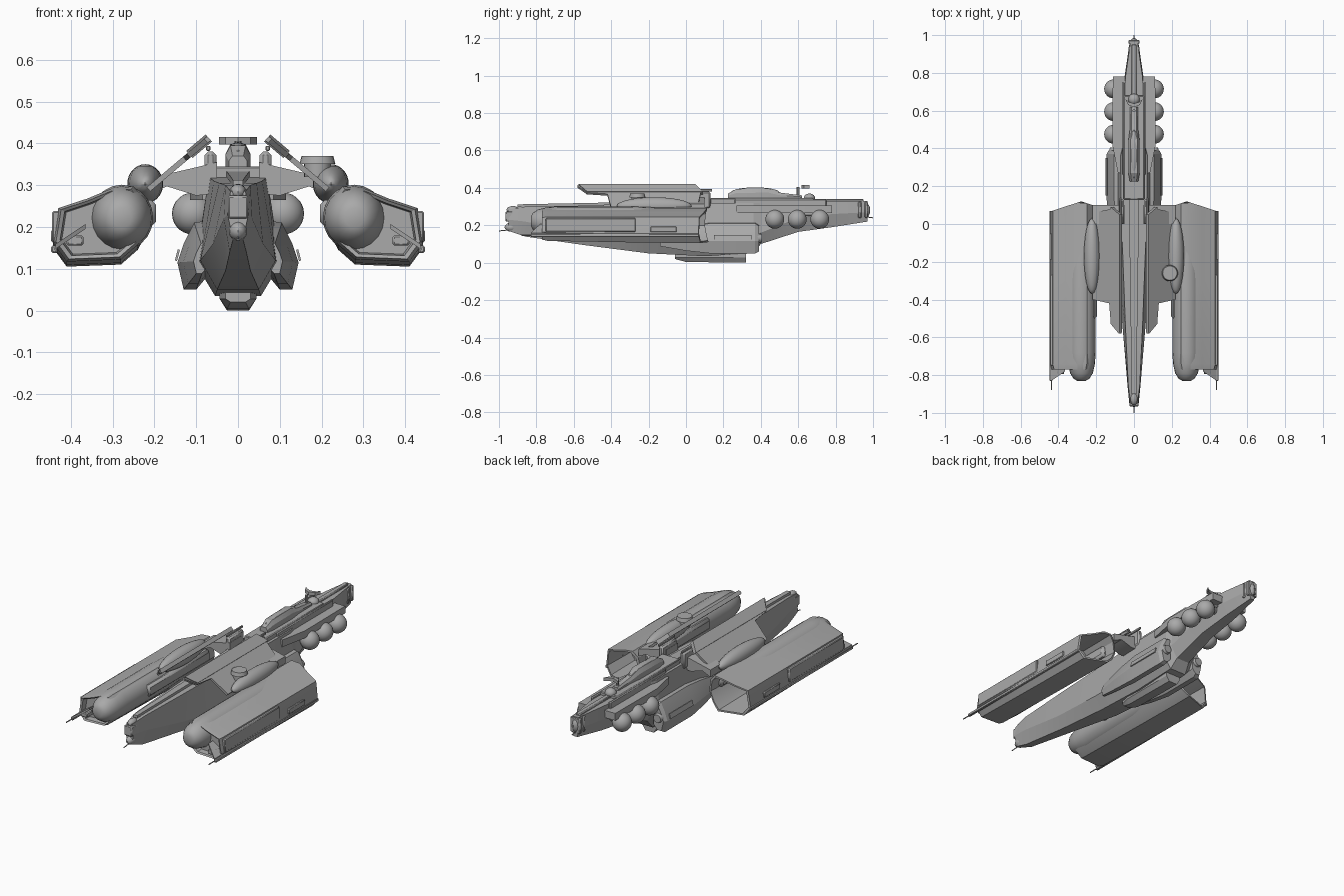
import bpy, bmesh, math
from mathutils import Vector, Matrix

cube = bpy.data.objects.get("Cube")
if cube:
    bpy.data.objects.remove(cube, do_unlink=True)

# Single hull paint
GREY = (0.4, 0.4, 0.4, 1)
paint = bpy.data.materials.new("hull_grey")
paint.use_nodes = True
paint.diffuse_color = GREY
bsdf = next(n for n in paint.node_tree.nodes if n.type == 'BSDF_PRINCIPLED')
bsdf.inputs["Base Color"].default_value = GREY


def finish(name, bm, mirror=False, angle=25, bevel=0):
    bmesh.ops.recalc_face_normals(bm, faces=bm.faces)
    mesh = bpy.data.meshes.new(name)
    bm.to_mesh(mesh)
    bm.free()
    mesh.materials.append(paint)
    ob = bpy.data.objects.new(name, mesh)
    bpy.context.collection.objects.link(ob)
    bpy.ops.object.select_all(action='DESELECT')
    ob.select_set(True)
    bpy.context.view_layer.objects.active = ob
    bpy.ops.object.shade_smooth_by_angle(angle=math.radians(angle))
    if bevel:
        b = ob.modifiers.new("Bevel", 'BEVEL')
        b.width, b.segments = bevel, 1
    if mirror:
        ob.modifiers.new("Mirror", 'MIRROR')
    return ob


def loft(name, rings, **kw):
    """Skin a list of equally long point rings and cap both ends."""
    bm = bmesh.new()
    rows = [[bm.verts.new(p) for p in ring] for ring in rings]
    n = len(rows[0])
    for a, b in zip(rows, rows[1:]):
        for i in range(n):
            j = (i + 1) % n
            bm.faces.new((a[i], a[j], b[j], b[i]))
    bm.faces.new(rows[0])
    bm.faces.new(rows[-1])
    return finish(name, bm, **kw)


def box(name, x, y, z, mirror=False, bevel=0.004):
    ring = lambda yy: [(x[0], yy, z[0]), (x[1], yy, z[0]), (x[1], yy, z[1]), (x[0], yy, z[1])]
    return loft(name, [ring(y[0]), ring(y[1])], mirror=mirror, bevel=bevel)


def ball(name, centre, size, mirror=False, segs=20):
    bm = bmesh.new()
    bmesh.ops.create_uvsphere(bm, u_segments=segs, v_segments=segs // 2 + 2, radius=1)
    bmesh.ops.transform(bm, verts=bm.verts, matrix=Matrix.LocRotScale(Vector(centre), None, Vector(size)))
    return finish(name, bm, mirror, angle=40)


def rod(name, a, b, r, r2=None, mirror=False, segs=8):
    a, b = Vector(a), Vector(b)
    bm = bmesh.new()
    bmesh.ops.create_cone(bm, cap_ends=True, segments=segs, radius1=r,
                          radius2=r if r2 is None else r2, depth=(b - a).length)
    turn = (b - a).to_track_quat('Z', 'Y')
    bmesh.ops.transform(bm, verts=bm.verts, matrix=Matrix.LocRotScale((a + b) / 2, turn, None))
    return finish(name, bm, mirror, angle=40)


def slab(name, outline, thick, mirror=True):
    shift = Vector(thick)
    return loft(name, [outline, [Vector(p) + shift for p in outline]], mirror=mirror)


# Central hull: y, top width, top z, middle width, middle z, base width, base z
stations = [
    (-.95, .018, .285, .025, .23, .012, .17), (-.86, .03, .30, .034, .22, .02, .14),
    (-.55, .045, .305, .06, .16, .03, .095), (-.2, .058, .31, .09, .12, .05, .05),
    (.1, .07, .32, .10, .11, .055, .035), (.36, .07, .32, .10, .12, .05, .05),
    (.4, .06, .32, .08, .16, .04, .10), (.6, .055, .325, .06, .24, .035, .165),
    (.78, .045, .33, .05, .26, .03, .19), (.97, .018, .33, .022, .27, .012, .22)]


def hull_ring(y, wt, zt, wm, zm, wb, zb):
    half = [(wb, zb), (wm, zm), (wt, zt)]
    return [(x, y, z) for x, z in half] + [(-x, y, z) for x, z in reversed(half)]


loft("main_hull", [hull_ring(*s) for s in stations], angle=12)
slab("hull_ridge", [(-.012, -.9, .298), (.012, -.9, .298), (.028, .2, .32), (-.028, .2, .32)],
     (0, 0, .014), mirror=False)

# Nose sensors and spikes
ball("nose_ball_lower", (0, -.935, .19), (.022, .035, .024), segs=12)
box("nose_block", (-.024, .024), (-.965, -.88), (.22, .275))
ball("nose_ball_upper", (0, -.925, .283), (.02, .035, .02), segs=12)
rod("nose_spike", (0, -1, .17), (0, -.9, .18), .0025)
rod("tail_spike", (0, 1, .24), (0, .93, .25), .0025)
ball("tail_cap", (0, .95, .28), (.025, .035, .045), segs=12)
for y in (.92, .955):
    box("tail_collar", (-.03, .03), (y, y + .018), (.24, .325))

# Ventral keel box
keel = lambda y, w, z: [(-w, y, .05), (w, y, .05), (w, y, .028), (w * .6, y, z), (-w * .6, y, z), (-w, y, .028)]
loft("keel_box", [keel(-.06, .03, .02), keel(0, .044, .004), keel(.32, .044, 0)])

# Side sponsons with engine rings
def sponson(y, k):
    pts = [(.075, .215), (.105, .21), (.13, .16), (.145, .115), (.13, .05), (.10, .05), (.075, .08)]
    return [(.075 + (x - .075) * k, y, .12 + (z - .12) * k) for x, z in pts]


loft("sponson", [sponson(-.14, .45), sponson(.0, .8), sponson(.13, 1), sponson(.37, 1),
                 sponson(.39, .85)], mirror=True, angle=12)
slab("sponson_panel", [(.139, .15, .145), (.139, .35, .145), (.146, .35, .118), (.146, .15, .118)],
     (.005, 0, .002))
rod("sponson_nozzle", (.105, .38, .13), (.105, .405, .13), .028, .022, True, 16)

# Upper deck, bridge and side towers
box("deck_block", (-.055, .055), (.13, .68), (.31, .345))
box("deck_rail", (.048, .062), (.26, .75), (.25, .34), True)
box("side_tower", (.052, .08), (.0, .13), (.29, .38), True, .008)
loft("bridge_house", [[(w * c, y, .34 + h * s) for c, s in
     [(-1, 0), (-1, .6), (-.6, 1), (.6, 1), (1, .6), (1, 0)]]
     for y, w, h in [(.225, .022, .03), (.27, .03, .055), (.44, .03, .058), (.5, .022, .035), (.62, .02, .02)]])
ball("bridge_dome", (0, .37, .375), (.026, .13, .028))
ball("sensor_dome", (0, .66, .345), (.03, .03, .025))

# Antenna dish
rod("dish_mast", (0, .6, .33), (0, .6, .405), .008)
slab("dish_arc", [(-.045, .66, .397), (-.03, .63, .397), (0, .618, .397), (.03, .63, .397),
     (.045, .66, .397), (.025, .645, .397), (0, .638, .397), (-.025, .645, .397)], (0, 0, .018), False)

# Tail tanks under their shelf
for y in (.475, .595, .715):
    ball("fuel_tank", (.108, y, .232), (.05, .05, .05), True, 24)
    rod("tank_collar", (.05, y, .25), (.08, y, .24), .025, None, True, 12)
slab("tank_shelf", [(.04, .27, .265), (.085, .27, .265), (.115, .42, .265), (.112, .78, .265),
     (.04, .78, .265)], (0, 0, .04))
box("tail_spine", (-.014, .014), (.66, .95), (.325, .34))

# Side pods with open rear mouths
OUT = [(.21, .2), (.222, .265), (.25, .297), (.30, .293), (.36, .268), (.43, .245),
       (.437, .2), (.443, .15), (.41, .105), (.28, .11), (.24, .145)]


def pod(y, k=1, lift=0, slant=0):
    cx, cz = .335, .195
    ring = []
    for x, z in OUT:
        x, z = cx + (x - cx) * k, cz + (z - cz) * k
        low = lift if z < .18 else 0
        ring.append((x, y - slant * abs(x - .28), z + low))
    return ring


loft("pod_shell", [pod(-.735, .8, .012), pod(-.765, .84, .012), pod(-.77, .93, .012), pod(-.74, 1, .012),
                   pod(-.3, 1, .004), pod(.0, 1), pod(.12, 1, 0, .33), pod(.12, .9, 0, .33),
                   pod(-.12, .82)], mirror=True, angle=22)


def oval(y, k):
    return [(.278 + .075 * k * math.cos(t), y, .222 + .079 * k * math.sin(t))
            for t in (i * math.tau / 20 for i in range(20))]


loft("nacelle", [oval(-.83, .3), oval(-.82, .55), oval(-.79, .8), oval(-.74, .95),
                 oval(-.68, 1), oval(-.3, 1), oval(-.1, .9)], mirror=True, angle=45)
ball("pod_blister", (.222, -.17, .303), (.043, .2, .047), True, 24)
box("pod_inner_step", (.196, .25), (-.5, .04), (.2, .265), True, .012)
box("pod_side_panel", (.425, .445), (-.75, -.27), (.165, .238), True)
box("pod_slot_frame", (.425, .447), (-.19, -.05), (.163, .193), True, .003)
box("pod_edge_rail", (.432, .447), (-.83, .07), (.138, .155), True, .003)
rod("pod_spike", (.437, -.88, .147), (.437, -.8, .147), .003, None, True)
slab("pod_front_fin", [(.437, -.83, .147), (.437, -.74, .147), (.365, -.74, .195), (.365, -.78, .195)],
     (0, 0, .012))
box("pod_front_bracket", (.37, .41), (-.795, -.74), (.155, .18), True)

# Tilted inner wings that rise from the pods towards the centre line
def tilt(y, t, lift=0):
    return Vector((.21 - .145 * t + lift * .66, y, .285 + .122 * t + lift * .75))


normal = (.0085, 0, .0098)
slab("tilted_wing", [tilt(y, t) for y, t in
     [(-.4, 0), (-.42, .6), (-.53, .66), (-.58, .95), (-.58, 1), (.04, 1), (.08, .7), (.06, 0)]], normal)
slab("wing_rim", [tilt(y, t, -.004) for y, t in
     [(-.53, .68), (-.575, 1), (.05, 1), (.09, .68)]], (.015, 0, .017))
box("wing_boom", (.066, .076), (.0, .14), (.382, .394), True, .002)

# Struts joining hull and pods
slab("pod_strut", [(.05, .0, .355), (.09, .0, .345), (.22, .0, .315), (.22, .0, .275),
                   (.17, .0, .297), (.10, .0, .275), (.05, .0, .28)], (0, .1, 0))

# Turret on the left pod only
rod("turret_base", (.19, -.26, .32), (.19, -.26, .355), .032, None, False, 20)
rod("turret_cap", (.19, -.26, .35), (.19, -.26, .37), .043, .038, False, 20)
